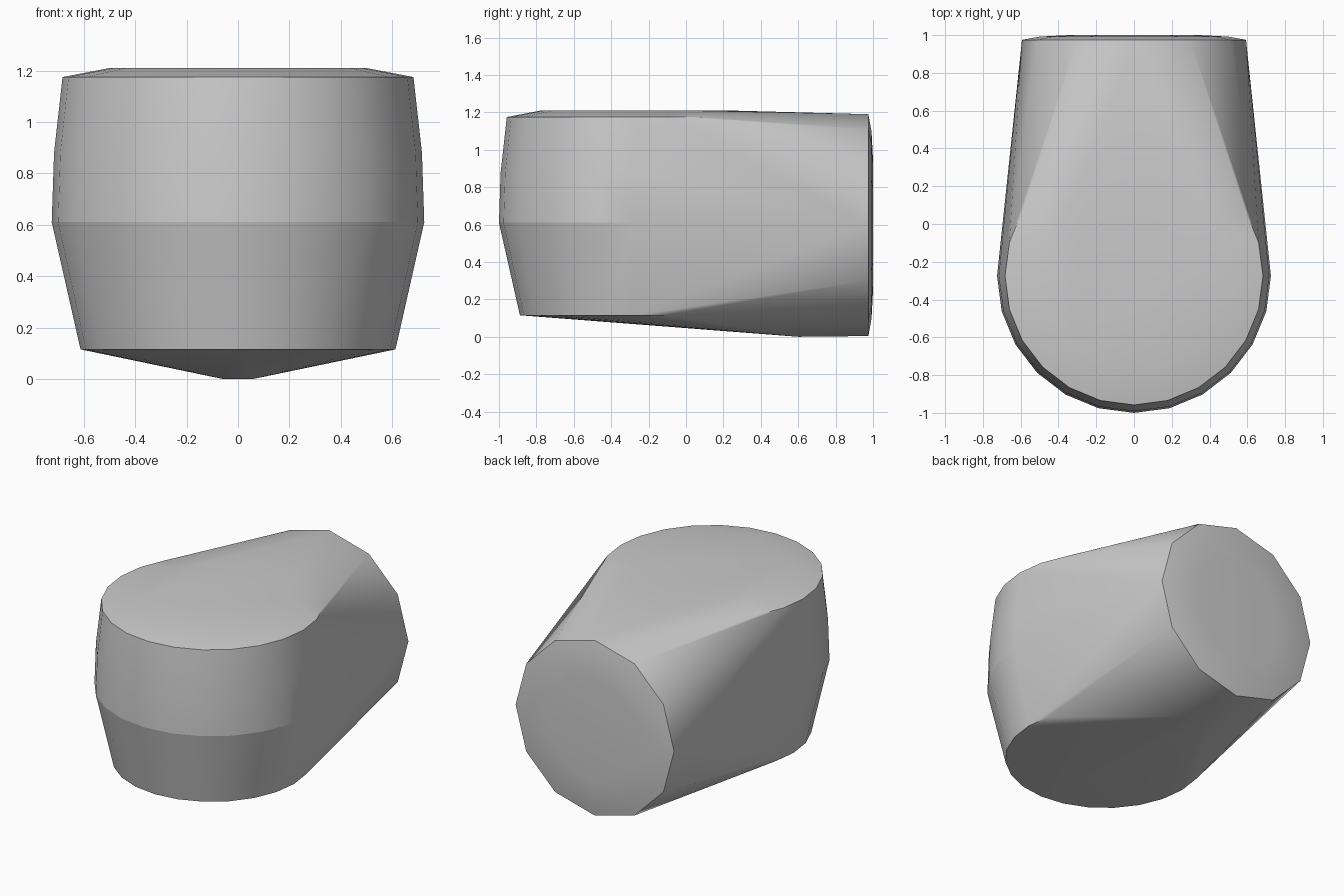
import bpy, bmesh
from math import sin, cos, pi

cube = bpy.data.objects.get("Cube")
if cube:
    bpy.data.objects.remove(cube, do_unlink=True)

FRONT_Y = -0.275   # axis of the upright rounded front
BACK_Z = 0.597     # axis of the twelve-sided back end

grey = bpy.data.materials.new("plain_grey")
grey.use_nodes = True
colour = (0.6, 0.6, 0.6, 1)
grey.diffuse_color = colour
grey.node_tree.nodes["Principled BSDF"].inputs["Base Color"].default_value = colour

bm = bmesh.new()


def ring(count, place):
    """Add a ring of points, placed by angle."""
    return [bm.verts.new(place(2 * pi * i / count)) for i in range(count)]


def upright_ring(radius, z):
    return ring(24, lambda a: (radius * sin(a), FRONT_Y - radius * cos(a), z))


def back_ring(radius, y):
    return ring(12, lambda a: (radius * sin(a), y, BACK_Z + radius * cos(a)))


# Rounded front: base, waist, shoulder, rim and slightly raised top
base = upright_ring(0.613, 0.115)
waist = upright_ring(0.725, 0.61)
upright_ring(0.716, 0.88)
rim = upright_ring(0.683, 1.175)
upright_ring(0.5, 1.21)

# Twelve-sided back end with a shallow dome
back_edge = back_ring(0.593, 0.975)
back_ring(0.5, 0.992)
back_ring(0.35, 1.0)

# Lowest point of the underside
for x in (-0.06, 0.06):
    bm.verts.new((x, 0.6, 0))

# Skin stretched over all the rings
creases = [{r[i], r[i - 1]} for r in (base, waist, rim, back_edge) for i in range(len(r))]
bmesh.ops.convex_hull(bm, input=bm.verts[:])
for face in bm.faces:
    face.smooth = True
for edge in bm.edges:
    if set(edge.verts) in creases and edge.calc_face_angle(0) > 0.12:
        edge.smooth = False
bmesh.ops.delete(bm, geom=[v for v in bm.verts if not v.link_faces], context='VERTS')
bmesh.ops.recalc_face_normals(bm, faces=bm.faces[:])

mesh = bpy.data.meshes.new("rounded_body")
bm.to_mesh(mesh)
bm.free()
mesh.materials.append(grey)
body = bpy.data.objects.new("rounded_body", mesh)
bpy.context.collection.objects.link(body)
